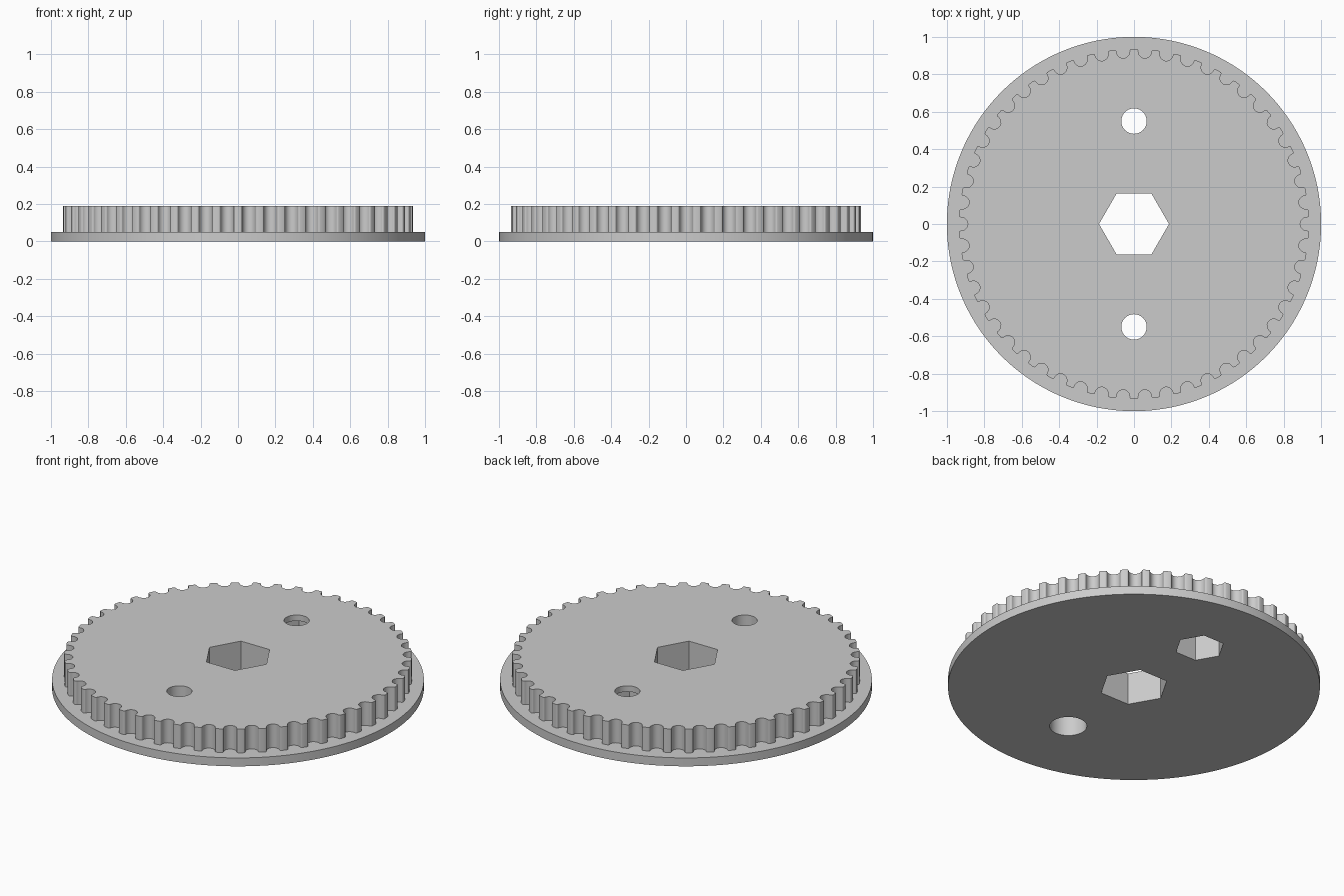
import bpy, bmesh, math
from math import sin, cos, pi, radians

if "Cube" in bpy.data.objects:
    bpy.data.objects.remove(bpy.data.objects["Cube"], do_unlink=True)

TEETH = 50
TIP_R = 0.935          # radius over the teeth
FLANGE_TOP, TOP = 0.05, 0.19
UNIT = 0.0239          # size unit of one belt groove

grey = bpy.data.materials.new("plain grey")
grey.use_nodes = True
colour = (0.6, 0.6, 0.6, 1)
grey.diffuse_color = colour
grey.node_tree.nodes["Principled BSDF"].inputs["Base Color"].default_value = colour


def prism(name, outline, z0, z1):
    """Extrude a flat outline from z0 up to z1."""
    bm = bmesh.new()
    face = bm.faces.new([bm.verts.new((x, y, z0)) for x, y in outline])
    bm.normal_update()
    if face.normal.z > 0:
        face.normal_flip()
    out = bmesh.ops.extrude_face_region(bm, geom=[face], use_keep_orig=True)
    top = [v for v in out["geom"] if isinstance(v, bmesh.types.BMVert)]
    bmesh.ops.translate(bm, verts=top, vec=(0, 0, z1 - z0))
    bmesh.ops.recalc_face_normals(bm, faces=bm.faces)
    mesh = bpy.data.meshes.new(name)
    bm.to_mesh(mesh)
    bm.free()
    mesh.materials.append(grey)
    obj = bpy.data.objects.new(name, mesh)
    bpy.context.collection.objects.link(obj)
    return obj


def ring(radius, sides, y=0):
    return [(radius * cos(2 * pi * i / sides), y + radius * sin(2 * pi * i / sides))
            for i in range(sides)]


def combine(target, other, operation):
    """Apply a boolean and discard the helper."""
    other.hide_render = True
    mod = target.modifiers.new(operation.lower(), 'BOOLEAN')
    mod.operation, mod.object, mod.solver = operation, other, 'EXACT'
    bpy.ops.object.select_all(action='DESELECT')
    bpy.context.view_layer.objects.active = target
    target.select_set(True)
    bpy.ops.object.modifier_apply(modifier=mod.name)
    bpy.data.objects.remove(other, do_unlink=True)


def groove():
    """Half-round belt groove with rounded lips, as (sideways, depth) points."""
    lip = [(1.89 - 0.4 * sin(a), 0.4 - 0.4 * cos(a))
           for a in (radians(d) for d in (0, 30, 60, 90))]
    bowl = [(1.5 * cos(a), 0.47 + 1.5 * sin(a))
            for a in (radians(d) for d in range(0, 91, 15))]
    half = lip + bowl
    return [(-s, d) for s, d in half] + [(s, d) for s, d in reversed(half[:-1])]


# Toothed outline: one groove repeated round the rim
outline = []
for i in range(TEETH):
    turn = 2 * pi * i / TEETH
    for s, d in groove():
        angle = turn + s * UNIT / TIP_R
        r = TIP_R - d * UNIT
        outline.append((r * cos(angle), r * sin(angle)))

# Flange and toothed wheel joined into one body
pulley = prism("toothed_pulley", ring(1, 160), 0, FLANGE_TOP)
combine(pulley, prism("teeth", outline, FLANGE_TOP / 2, TOP), 'UNION')

# Hexagonal bore, two bolt holes, nut pocket and bolt head recess
cuts = [
    ("bore", ring(0.187, 6), TOP + 0.1),
    ("back_bolt_hole", ring(0.068, 40, 0.55), TOP + 0.1),
    ("front_bolt_hole", ring(0.068, 40, -0.55), TOP + 0.1),
    ("nut_pocket", ring(0.135, 6, 0.55), 0.155),
    ("bolt_head_recess", ring(0.1, 40, -0.55), 0.125),
]
for name, shape, height in cuts:
    combine(pulley, prism(name, shape, -0.1, height), 'DIFFERENCE')

bpy.ops.object.shade_smooth_by_angle(angle=radians(32))
